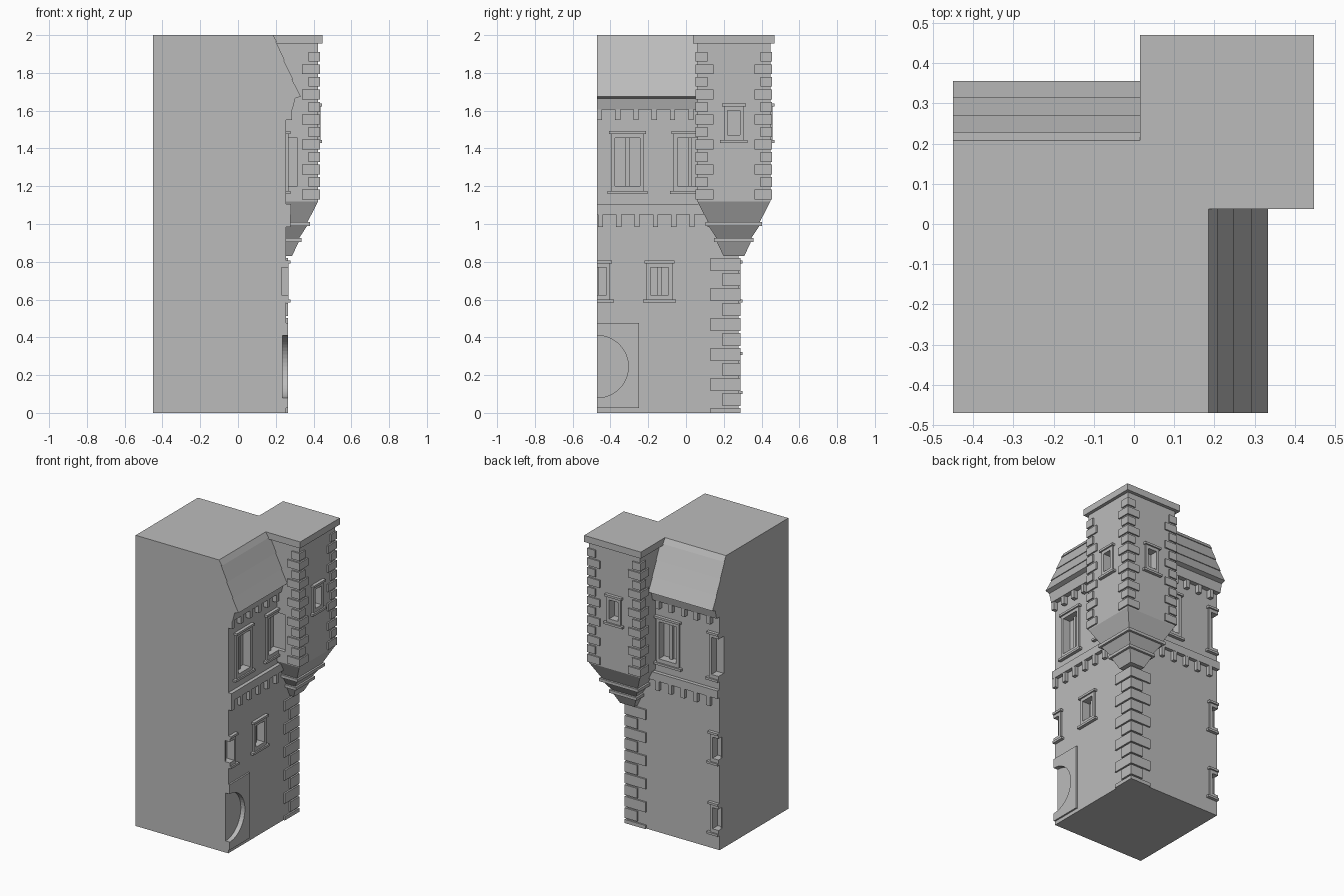
import bpy, bmesh
from mathutils import Matrix

default = bpy.data.objects.get("Cube")
if default:
    bpy.data.objects.remove(default, do_unlink=True)

stone = bpy.data.materials.new("grey_stone")
stone.use_nodes = True
stone.diffuse_color = (0.5, 0.5, 0.5, 1)
stone.node_tree.nodes["Principled BSDF"].inputs["Base Color"].default_value = (0.5, 0.5, 0.5, 1)

LEFT, FRONT = -0.45, -0.47          # flat cut sides of the block
WALL = 0.255                        # right wall plane
SHIFT = 0.022                       # back wall plane is WALL + SHIFT
TX, TY, TH = 0.231, 0.2535, 0.193   # corner turret centre and half width


def finish(name, bm):
    bmesh.ops.recalc_face_normals(bm, faces=bm.faces)
    mesh = bpy.data.meshes.new(name)
    bm.to_mesh(mesh)
    bm.free()
    mesh.materials.append(stone)
    obj = bpy.data.objects.new(name, mesh)
    bpy.context.collection.objects.link(obj)
    return obj


def add_box(bm, lo, hi):
    size = [b - a for a, b in zip(lo, hi)]
    mid = [(a + b) / 2 for a, b in zip(lo, hi)]
    if min(size) > 0.001:
        bmesh.ops.create_cube(bm, size=1, matrix=Matrix.Translation(mid) @ Matrix.Diagonal((*size, 1)))


def wall_box(bm, side, u0, u1, d0, d1, z0, z1, clip=True):
    """Box on a wall: u runs along it, d points out of it."""
    if side == "right":
        u0 = max(u0, FRONT) if clip else u0
        add_box(bm, (WALL + d0, u0, z0), (WALL + d1, u1, z1))
    else:
        u0, u1 = u0 - SHIFT, u1 - SHIFT
        u0 = max(u0, LEFT) if clip else u0
        add_box(bm, (u0, WALL + SHIFT + d0, z0), (u1, WALL + SHIFT + d1, z1))


def loft(name, rings):
    """Stack of rectangles (x0, y0, x1, y1, z) skinned into a solid."""
    bm = bmesh.new()
    loops = [[bm.verts.new(p) for p in ((a, b, z), (c, b, z), (c, d, z), (a, d, z))]
             for a, b, c, d, z in rings]
    for low, high in zip(loops, loops[1:]):
        for i in range(4):
            j = (i + 1) % 4
            bm.faces.new((low[i], low[j], high[j], high[i]))
    bm.faces.new(loops[0])
    bm.faces.new(loops[-1])
    return finish(name, bm)


def cut(obj, cutter):
    mod = obj.modifiers.new("openings", "BOOLEAN")
    mod.operation, mod.solver, mod.object = "DIFFERENCE", "EXACT", cutter
    bpy.context.view_layer.objects.active = obj
    bpy.ops.object.modifier_apply(modifier=mod.name)


# Main block: walls, string course, eaves and stepped roof courses
profile = [(WALL, 0), (WALL, 1.05), (0.28, 1.05), (0.28, 1.105), (WALL, 1.105), (WALL, 1.605),
           (0.288, 1.605), (0.303, 1.665), (0.333, 1.675), (0.286, 1.765), (0.292, 1.765),
           (0.242, 1.865), (0.248, 1.865), (0.201, 1.965), (0.207, 1.965), (0.185, 2)]
body = loft("main_block", [(LEFT, FRONT, r, r + SHIFT, z) for r, z in profile])

# Corner turret: stepped corbel, shaft and cap
profile = [(0.055, 0.83), (0.09, 0.905), (0.105, 0.905), (0.105, 0.925), (0.092, 0.925),
           (0.135, 0.99), (0.15, 0.99), (0.15, 1.01), (0.137, 1.01), (TH, 1.12),
           (TH, 1.955), (0.216, 1.955), (0.216, 2)]
turret = loft("corner_turret", [(TX - h, TY - h, TX + h, TY + h, z) for h, z in profile])

# Arch surround at the foot of the right wall
bm = bmesh.new()
wall_box(bm, "right", FRONT, -0.25, -0.01, 0.011, 0.025, 0.475)
surround = finish("arch_surround", bm)

# Windows: side, centre, opening half width, opening bottom and top, wall offset
big = (0.066, 1.2, 1.455, 0)
small = (0.048, 0.625, 0.77, 0)
low = (0.048, 0.14, 0.285, 0)
slit = (0.033, 1.47, 1.6, TX + TH - WALL)
windows = [("right", -0.31, big), ("right", 0.02, big), ("right", -0.14, small),
           ("right", -0.47, small), ("right", TY, slit),
           ("back", -0.04, big), ("back", -0.44, big), ("back", -0.43, small),
           ("back", -0.43, low), ("back", TY, slit)]
cutters, frames, mullions = bmesh.new(), bmesh.new(), bmesh.new()
for side, u, (h, z0, z1, off) in windows:
    wall_box(cutters, side, u - h, u + h, off - 0.045, off + 0.059, z0, z1, clip=False)
    f = h + 0.02
    bars = [(-f, -h, 0.012, z0, z1), (h, f, 0.012, z0, z1),
            (-f, f, 0.012, z1, z1 + 0.022), (-f, f, 0.012, z0 - 0.025, z0),
            (-f - 0.011, f + 0.011, 0.022, z1 + 0.022, z1 + 0.037),
            (-f - 0.02, f + 0.02, 0.022, z0 - 0.04, z0 - 0.025)]
    for a, b, d, lo, hi in bars:
        wall_box(frames, side, u + a, u + b, off - 0.005, off + d, lo, hi)
    if h > 0.04:
        wall_box(mullions, side, u - 0.01, u + 0.01, off - 0.047, off - 0.025, z0, z1)
finish("window_frames", frames)
finish("window_mullions", mullions)
window_cutter = finish("window_cutter", cutters)

# Round arch recess
bm = bmesh.new()
bmesh.ops.create_cone(bm, cap_ends=True, segments=48, radius1=0.165, radius2=0.165, depth=0.06,
                      matrix=Matrix.Translation((WALL + 0.01, FRONT, 0.245)) @ Matrix.Rotation(1.5708, 4, "Y"))
arch_cutter = finish("arch_cutter", bm)

for target, cutter in ((body, window_cutter), (body, arch_cutter),
                       (turret, window_cutter), (surround, arch_cutter)):
    cut(target, cutter)
for helper in (window_cutter, arch_cutter):
    bpy.data.objects.remove(helper, do_unlink=True)

# Small brackets under the string course and the eaves
bm = bmesh.new()
for side in ("right", "back"):
    for i in range(7):
        u = -0.453 + 0.097 * i
        wall_box(bm, side, u - 0.014, u + 0.014, -0.005, 0.024, 0.985, 1.05)
        wall_box(bm, side, u - 0.02, u + 0.008, -0.005, 0.03, 1.55, 1.606)
finish("brackets", bm)


def quoin(bm, corner, signs, width, proud, z0, z1):
    spans = [sorted((c + s * proud, c - s * width)) for c, s in zip(corner, signs)]
    add_box(bm, (spans[0][0], spans[1][0], z0), (spans[0][1], spans[1][1], z1))


# Alternating corner stones below the turret
bm = bmesh.new()
for i in range(11):
    top = 0.82 - 0.0795 * i
    quoin(bm, (WALL, WALL + SHIFT), (1, 1), 0.085 if i % 2 else 0.148, 0.011, max(top - 0.069, 0), top)
finish("wall_quoins", bm)

# Alternating corner stones on the turret
bm = bmesh.new()
for sx, sy in ((1, -1), (1, 1), (-1, 1)):
    for i in range(12):
        z = 1.13 + 0.0663 * i
        quoin(bm, (TX + sx * TH, TY + sy * TH), (sx, sy), 0.052 if i % 2 else 0.085, 0.01, z, z + 0.052)
finish("turret_quoins", bm)
